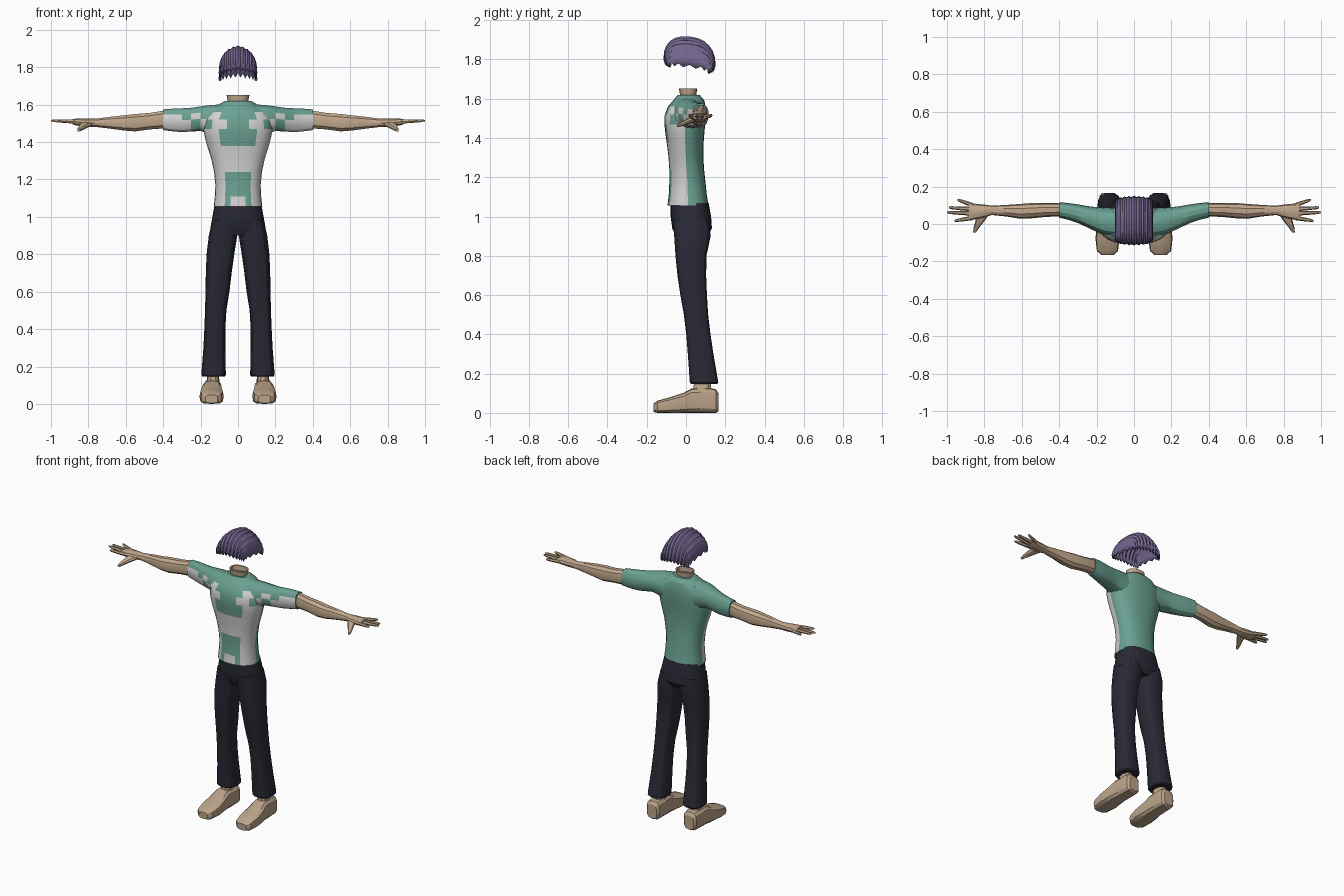
import bpy, bmesh, math


def material(name, rgb):
    m = bpy.data.materials.new(name)
    m.diffuse_color = (*rgb, 1)
    return m


SKIN = material("skin", (0.53, 0.385, 0.26))
SHOE = material("tan_shoe", (0.50, 0.37, 0.255))
TEAL = material("teal_cloth", (0.147, 0.36, 0.29))
WHITE = material("white_cloth", (0.66, 0.66, 0.66))
NAVY = material("dark_trousers", (0.022, 0.022, 0.036))
PURPLE = material("purple_hair", (0.175, 0.132, 0.275))


def ring(axis, pos, a0, a1, b0, b1, n, power):
    """Rounded cross-section spanning a0..a1 and b0..b1, square to the axis."""
    pts = []
    for i in range(n):
        t = 2 * math.pi * i / n
        c, s = math.cos(t), math.sin(t)
        a = (a0 + a1) / 2 + (a1 - a0) / 2 * math.copysign(abs(c) ** (2 / power), c)
        b = (b0 + b1) / 2 + (b1 - b0) / 2 * math.copysign(abs(s) ** (2 / power), s)
        pts.append({"x": (pos, a, b), "y": (a, pos, b), "z": (a, b, pos)}[axis])
    return pts


def finish(name, bm, mats, rule=None, mirror=False, angle=28):
    bmesh.ops.recalc_face_normals(bm, faces=bm.faces)
    if rule:
        for f in bm.faces:
            f.material_index = int(rule(f.calc_center_median(), f.normal))
    me = bpy.data.meshes.new(name)
    bm.to_mesh(me)
    bm.free()
    ob = bpy.data.objects.new(name, me)
    bpy.context.collection.objects.link(ob)
    for m in mats:
        me.materials.append(m)
    bpy.ops.object.select_all(action='DESELECT')
    ob.select_set(True)
    bpy.context.view_layer.objects.active = ob
    bpy.ops.object.shade_smooth_by_angle(angle=math.radians(angle))
    if mirror:
        ob.modifiers.new("mirror", 'MIRROR').use_mirror_merge = False
    return ob


def loft(name, axis, sections, mats, n=12, power=2.3, **kw):
    """Skin a closed tube over a list of (pos, a0, a1, b0, b1)."""
    bm = bmesh.new()
    rows = [[bm.verts.new(p) for p in ring(axis, *s, n, power)] for s in sections]
    for r, q in zip(rows, rows[1:]):
        for i in range(n):
            j = (i + 1) % n
            bm.faces.new((r[i], r[j], q[j], q[i]))
    bm.faces.new(rows[0])
    bm.faces.new(rows[-1])
    return finish(name, bm, mats, **kw)


# Shirt: checked on the front, plain at the back
def shirt_check(c, nrm):
    x, z = abs(c.x), c.z
    if c.y > 0.0 or nrm.y > 0.3 or abs(nrm.z) > 0.8:
        return False
    if z < 1.17:
        return x > 0.065 or (z < 1.11 and x < 0.03)
    if z < 1.24:
        return x > 0.07
    if z < 1.38:
        return True
    if z < 1.47:
        return x > 0.11
    if z < 1.52:
        return x < 0.025 or 0.08 < x < 0.14
    return z < 1.56 and 0.10 < x < 0.15


body = [(1.055, .130, -.095, .115), (1.11, .124, -.088, .106), (1.17, .121, -.085, .100),
        (1.24, .128, -.085, .092), (1.31, .143, -.090, .088), (1.38, .165, -.099, .090),
        (1.43, .178, -.106, .094), (1.47, .186, -.110, .098), (1.52, .184, -.108, .100),
        (1.56, .160, -.092, .100), (1.595, .110, -.062, .092), (1.62, .072, -.042, .068)]
loft("shirt_body", "z", [(z, -w, w, f, b) for z, w, f, b in body], [TEAL, WHITE],
     n=24, power=2.35, rule=shirt_check)


# Sleeves
def sleeve_check(c, nrm):
    if nrm.y > -0.15 or c.z > 1.55 or c.x < 0.16:
        return False
    return c.x > 0.30 or (c.z < 1.52) == (c.x < 0.20 or c.x > 0.25)


loft("sleeve", "x",
     [(.08, -.075, .085, 1.42, 1.605), (.16, -.060, .088, 1.445, 1.598),
      (.20, -.042, .090, 1.458, 1.592), (.25, -.018, .096, 1.455, 1.585),
      (.30, .005, .105, 1.452, 1.582), (.35, .022, .112, 1.456, 1.58),
      (.40, .034, .116, 1.463, 1.576)],
     [TEAL, WHITE], n=14, rule=sleeve_check, mirror=True)

# Neck, hollow at the top
loft("neck", "z", [(1.57, -.055, .055, -.03, .055), (1.615, -.054, .054, -.03, .052),
                   (1.652, -.061, .061, -.036, .057), (1.652, -.052, .052, -.028, .049),
                   (1.605, -.046, .046, -.024, .045)], [SKIN], n=16)

# Arms and palms
loft("arm", "x",
     [(.36, .045, .105, 1.475, 1.565), (.41, .040, .112, 1.470, 1.568),
      (.47, .038, .112, 1.466, 1.558), (.55, .030, .112, 1.455, 1.552),
      (.61, .028, .107, 1.460, 1.545), (.68, .040, .102, 1.470, 1.537),
      (.76, .048, .098, 1.480, 1.526), (.80, .035, .104, 1.480, 1.527),
      (.865, .022, .110, 1.488, 1.527), (.885, .026, .108, 1.495, 1.523)],
     [SKIN], n=10, mirror=True)

# Fingers: base y, tip y, tip x
for name, y0, y1, tip in [("little_finger", .100, .130, .945), ("ring_finger", .079, .088, .99),
                          ("middle_finger", .056, .062, 1.0), ("index_finger", .033, .017, .96)]:
    sec = []
    for t, r in ((0, .012), (.5, .0105), (.9, .008), (1, .004)):
        x, y, z = .86 + (tip - .86) * t, y0 + (y1 - y0) * t, 1.508 + .007 * t
        sec.append((x, y - r, y + r, z - r, z + r))
    loft(name, "x", sec, [SKIN], n=6, power=2, mirror=True)
loft("thumb", "y", [(.05, .775, .84, 1.482, 1.512), (.015, .80, .848, 1.472, 1.502),
                    (-.02, .828, .858, 1.460, 1.484), (-.045, .845, .860, 1.455, 1.470)],
     [SKIN], n=8, mirror=True)

# Trousers
loft("trouser_hips", "z", [(1.07, -.124, .124, -.078, .115), (1.0, -.137, .137, -.078, .128),
                           (.94, -.148, .148, -.070, .132), (.90, -.12, .12, -.05, .11)],
     [NAVY], n=20, power=2.5)
loft("trouser_leg", "z",
     [(.98, .005, .138, -.068, .120), (.90, .004, .156, -.062, .127),
      (.80, .020, .168, -.055, .106), (.70, .034, .172, -.045, .104),
      (.60, .046, .174, -.030, .108), (.50, .062, .176, -.012, .114),
      (.40, .068, .180, .000, .126), (.30, .068, .185, .008, .141),
      (.155, .065, .196, .018, .166), (.147, .070, .191, .024, .160)],
     [NAVY], n=14, power=2.6, mirror=True)

# Ankles and shoes
loft("ankle", "z", [(.08, .095, .175, .03, .14), (.13, .10, .167, .037, .13),
                    (.20, .105, .162, .04, .125)], [SKIN], n=10, mirror=True)
loft("shoe", "y",
     [(-.165, .108, .175, .005, .048), (-.145, .086, .198, .0, .062),
      (-.08, .076, .206, .0, .080), (-.01, .082, .200, .0, .103),
      (.03, .086, .192, .0, .125), (.12, .086, .188, .0, .128),
      (.152, .090, .184, .0, .120), (.165, .102, .172, .008, .10)],
     [SHOE], n=12, power=3.4, mirror=True)

# Hair: ridged locks swept from front to back over an open shell
bm = bmesh.new()
COLS, ROWS = 24, 12
grid = []
for i in range(COLS + 1):
    u = 2 * i / COLS - 1
    ridge = 1 - 0.055 * (i % 2)
    h = (0.122 * max(0, math.cos(u * math.pi / 2)) ** 0.75 + 0.01) * ridge
    depth = (0.133 - 0.03 * u * u) * ridge
    col = []
    for j in range(ROWS + 1):
        v = math.pi * j / ROWS
        c = math.cos(v)
        y = 0.018 - depth * math.copysign(abs(c) ** 0.85, c)
        z = 1.785 - 0.022 * abs(u) + h * math.sin(v) ** 0.85 + 0.016 * c
        if j in (0, ROWS):
            z -= 0.022 * (i % 2)
        if i in (0, COLS):
            z -= 0.016 * (j % 2)
        col.append(bm.verts.new((0.102 * math.sin(u * math.pi / 2), y, z)))
    grid.append(col)
for p, q in zip(grid, grid[1:]):
    for j in range(ROWS):
        bm.faces.new((p[j], q[j], q[j + 1], p[j + 1]))
hair = finish("hair", bm, [PURPLE], angle=15)
shell = hair.modifiers.new("thickness", 'SOLIDIFY')
shell.thickness = 0.01
shell.offset = -1
